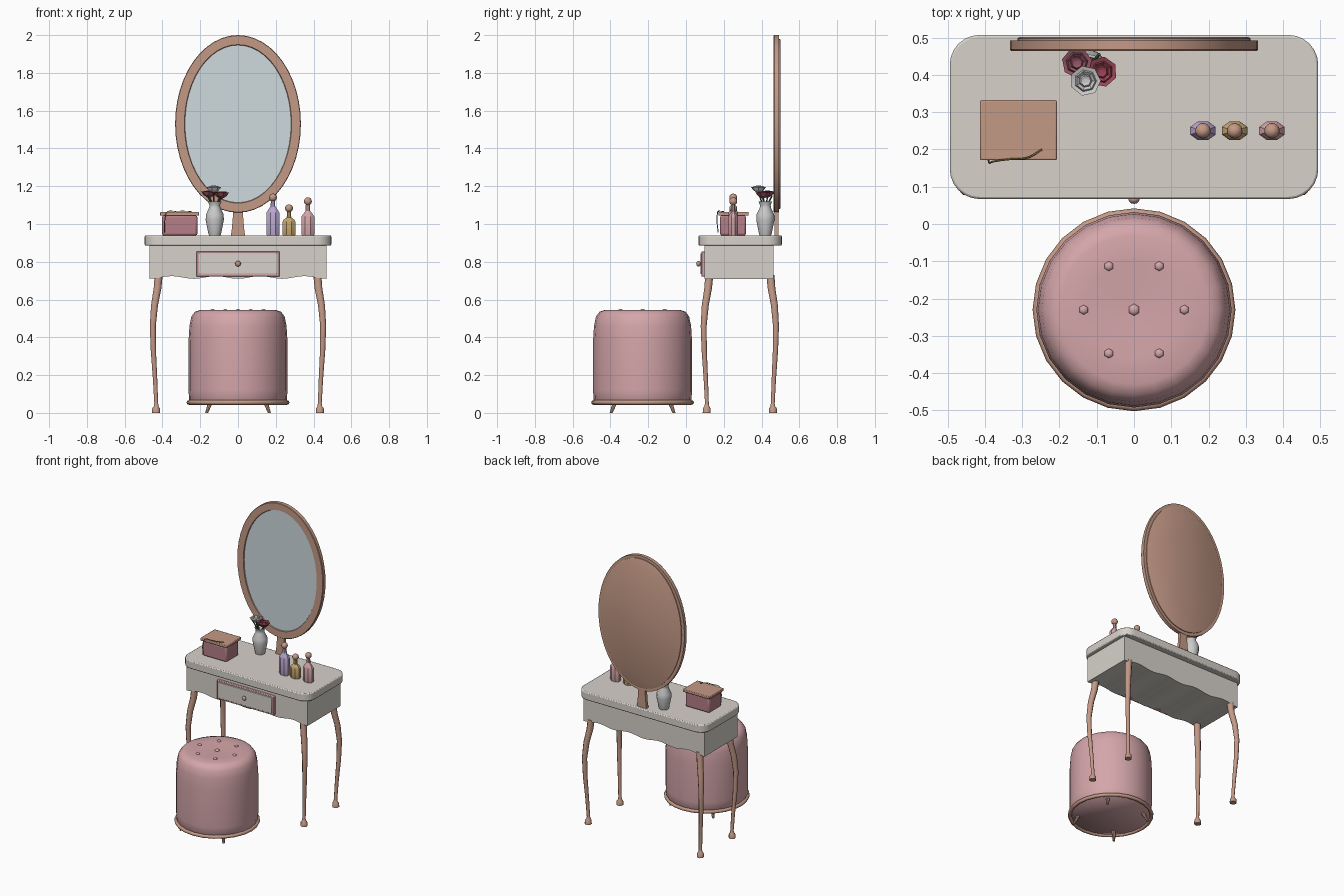
import bpy, bmesh, math
from math import sin, cos, pi, radians
from mathutils import Vector

if "Cube" in bpy.data.objects:
    bpy.data.objects.remove(bpy.data.objects["Cube"])


def material(name, rgb):
    m = bpy.data.materials.new(name)
    m.diffuse_color = (*rgb, 1)
    m.use_nodes = True
    m.node_tree.nodes["Principled BSDF"].inputs["Base Color"].default_value = m.diffuse_color
    return m


COPPER = material("copper", (0.55, 0.32, 0.24))
PINK = material("pink_velvet", (0.66, 0.38, 0.40))
ROSE = material("rose", (0.46, 0.21, 0.24))
CREAM = material("cream", (0.68, 0.64, 0.59))
GLASS = material("mirror_glass", (0.62, 0.70, 0.73))
LILAC = material("lilac", (0.50, 0.40, 0.64))
AMBER = material("amber", (0.55, 0.38, 0.16))
RED = material("red", (0.33, 0.06, 0.09))
MAROON = material("maroon", (0.30, 0.09, 0.13))
GREEN = material("green", (0.06, 0.12, 0.06))
GOLD = material("gold", (0.30, 0.19, 0.06))


def finish(name, bm, mat, smooth=35, bevel=0):
    bmesh.ops.recalc_face_normals(bm, faces=bm.faces)
    me = bpy.data.meshes.new(name)
    bm.to_mesh(me)
    bm.free()
    ob = bpy.data.objects.new(name, me)
    bpy.context.collection.objects.link(ob)
    if mat:
        me.materials.append(mat)
    if bevel:
        b = ob.modifiers.new("bevel", 'BEVEL')
        b.width, b.segments = bevel, 2
        b.limit_method, b.angle_limit = 'ANGLE', radians(40)
    if smooth:
        bpy.ops.object.select_all(action='DESELECT')
        ob.select_set(True)
        bpy.context.view_layer.objects.active = ob
        bpy.ops.object.shade_smooth_by_angle(angle=radians(smooth))
    return ob


def skin(name, rings, mat, closed=False, **kw):
    """Join rings of points into a tube; capped, or closed into a hoop."""
    bm = bmesh.new()
    vs = [[bm.verts.new(p) for p in r] for r in rings]
    n = len(vs[0])
    pairs = list(zip(vs, vs[1:])) + ([(vs[-1], vs[0])] if closed else [])
    for a, b in pairs:
        for i in range(n):
            bm.faces.new((a[i], a[(i + 1) % n], b[(i + 1) % n], b[i]))
    if not closed:
        bm.faces.new(vs[0])
        bm.faces.new(vs[-1])
    return finish(name, bm, mat, **kw)


def ring(c, rx, ry, n, phase=0.0):
    return [(c[0] + rx * cos(2 * pi * i / n + phase),
             c[1] + ry * sin(2 * pi * i / n + phase), c[2]) for i in range(n)]


def lathe(name, x, y, prof, mat, n=24, flat=1, phase=0.0, **kw):
    return skin(name, [ring((x, y, z), r, r * flat, n, phase) for r, z in prof], mat, **kw)


def box(name, x, y, z, mat, **kw):
    return skin(name, [[(x[0], y[0], h), (x[1], y[0], h), (x[1], y[1], h), (x[0], y[1], h)]
                       for h in z], mat, **kw)


def ball(name, c, r, mat, seg=12, rings=8, squash=(1, 1, 1)):
    bm = bmesh.new()
    bmesh.ops.create_uvsphere(bm, u_segments=seg, v_segments=rings, radius=r)
    bmesh.ops.scale(bm, vec=squash, verts=bm.verts)
    bmesh.ops.translate(bm, vec=c, verts=bm.verts)
    return finish(name, bm, mat, smooth=60)


def wire(name, pts, r, mat):
    cu = bpy.data.curves.new(name, 'CURVE')
    cu.dimensions, cu.bevel_depth, cu.bevel_resolution = '3D', r, 1
    cu.use_fill_caps = True
    s = cu.splines.new('BEZIER')
    s.bezier_points.add(len(pts) - 1)
    for b, p in zip(s.bezier_points, pts):
        b.co = p
        b.handle_left_type = b.handle_right_type = 'AUTO'
    ob = bpy.data.objects.new(name, cu)
    bpy.context.collection.objects.link(ob)
    cu.materials.append(mat)


# Table top with rounded corners
YC = 0.287
outline = []
for k, (sx, sy) in enumerate([(1, 1), (-1, 1), (-1, -1), (1, -1)]):
    for j in range(7):
        a = (k + j / 6) * pi / 2
        outline.append((sx * 0.414 + 0.08 * cos(a), YC + sy * 0.14 + 0.08 * sin(a)))
skin("table_top", [[(x, y, z) for x, y in outline] for z in (0.885, 0.94)], CREAM, bevel=0.006)

# Apron body with a scalloped lower edge
N = 48
edge = [-0.468 + 0.936 * i / N for i in range(N + 1)]
apron = [(x, 0.717 - 0.007 * cos(2 * pi * x / 0.234)) for x in edge] + [(0.468, 0.886), (-0.468, 0.886)]
skin("apron", [[(x, y, z) for x, z in apron] for y in (0.098, 0.464)], CREAM)

# Drawer
box("drawer_trim", (-0.22, 0.22), (0.082, 0.11), (0.722, 0.855), PINK, bevel=0.004)
box("drawer_front", (-0.207, 0.207), (0.076, 0.10), (0.734, 0.845), CREAM, bevel=0.003)
ball("drawer_knob", (0, 0.066, 0.79), 0.015, COPPER, squash=(1, 0.8, 1))

# Cabriole legs: outward bow, radius, height
leg = [(0, 0.023, 0.73), (0.006, 0.022, 0.66), (0.022, 0.02, 0.57), (0.031, 0.017, 0.46),
       (0.028, 0.015, 0.33), (0.019, 0.0125, 0.18), (0.013, 0.011, 0.05), (0.013, 0.014, 0.035),
       (0.014, 0.022, 0.024), (0.014, 0.023, 0.0)]
for sx, side in ((-1, "left"), (1, "right")):
    for sy, end in ((-1, "front"), (1, "back")):
        skin(f"{end}_{side}_leg",
             [ring((sx * (0.42 + o), YC - 0.002 + sy * (0.162 + o * 0.95), z), r, r, 8, pi / 8)
              for o, r, z in leg], COPPER, smooth=50)


# Oval mirror
def oval(a, b, y, n=48):
    return [(a * cos(2 * pi * i / n), y, 1.53 + b * sin(2 * pi * i / n)) for i in range(n)]


skin("mirror_frame", [oval(0.28, 0.416, 0.472), oval(0.284, 0.42, 0.464), oval(0.33, 0.467, 0.464),
                      oval(0.333, 0.47, 0.468), oval(0.333, 0.47, 0.492), oval(0.28, 0.416, 0.492)],
     COPPER, closed=True)
skin("mirror_glass", [oval(0.283, 0.419, 0.47), oval(0.283, 0.419, 0.48)], GLASS)
skin("mirror_back", [oval(0.312, 0.45, 0.482), oval(0.312, 0.45, 0.498), oval(0.306, 0.444, 0.501)], COPPER)
skin("mirror_stem", [[(-w, 0.468, z), (w, 0.468, z), (w, 0.49, z), (-w, 0.49, z)]
                     for w, z in ((0.038, 0.935), (0.032, 0.98), (0.027, 1.04), (0.027, 1.09))], COPPER)

# Round stool
SY = -0.23
lathe("stool_cushion", 0, SY,
      [(0.25, 0.055), (0.259, 0.07), (0.262, 0.12), (0.262, 0.38), (0.257, 0.46), (0.247, 0.51),
       (0.228, 0.535), (0.2, 0.545), (0.13, 0.542), (0.05, 0.54), (0.01, 0.538)], PINK, smooth=60)
hoop = [ring((0, SY, 0.055 + 0.012 * sin(a)), *[0.26 + 0.012 * cos(a)] * 2, 24)
        for a in [2 * pi * k / 8 for k in range(8)]]
skin("stool_rim", hoop, COPPER, closed=True, smooth=60)
for i in range(4):
    a = pi / 4 + i * pi / 2
    skin(f"stool_foot_{i + 1}",
         [ring((d * cos(a), SY + d * sin(a), z), r, r, 8)
          for d, r, z in ((0.205, 0.013, 0.058), (0.235, 0.008, 0.0))], COPPER)
ball("center_button", (0, SY, 0.54), 0.016, PINK, 6, 6, (1, 1, 0.6))
for i in range(6):
    a = i * pi / 3
    ball(f"button_{i + 1}", (0.135 * cos(a), SY + 0.135 * sin(a), 0.543), 0.013, PINK, 6, 6, (1, 1, 0.6))

# Jewellery box with a draped chain
box("jewellery_box", (-0.402, -0.215), (0.18, 0.318), (0.938, 1.046), ROSE, bevel=0.012)
box("jewellery_box_lid", (-0.413, -0.207), (0.171, 0.332), (1.044, 1.063), COPPER, bevel=0.004)
wire("chain", [(-0.247, 0.2, 1.066), (-0.285, 0.178, 1.068), (-0.33, 0.174, 1.067),
               (-0.375, 0.168, 1.063), (-0.386, 0.164, 1.03), (-0.39, 0.17, 0.955)], 0.0025, GOLD)

# Perfume bottles: body height, neck height, stopper height
for name, x, zb, zn, zs, mat in (("lilac", 0.185, 1.06, 1.095, 1.14, LILAC),
                                 ("amber", 0.27, 1.012, 1.035, 1.083, AMBER),
                                 ("pink", 0.37, 1.038, 1.07, 1.12, PINK)):
    body = [(0.034, 0.938), (0.037, 0.945), (0.037, zb), (0.031, zb + 0.01), (0.013, zn), (0.012, zs - 0.01)]
    lathe(f"{name}_bottle", x, 0.25, body, mat, n=8, flat=0.72, phase=pi / 8, smooth=25)
    ball(f"{name}_stopper", (x, 0.25, zs), 0.021, COPPER)

# Vase and flowers
VX, VY = -0.123, 0.42
lathe("vase", VX, VY, [(0.03, 0.938), (0.034, 0.95), (0.048, 1.02), (0.047, 1.05), (0.03, 1.085),
                       (0.028, 1.1), (0.036, 1.118), (0.029, 1.118), (0.022, 1.095)], None, n=12, smooth=50)
for name, x, y, z, mat, ph in (("maroon", -0.153, 0.432, 1.165, MAROON, 0.2),
                               ("red", -0.086, 0.408, 1.16, RED, 0.5),
                               ("white", -0.13, 0.384, 1.19, None, 0.0)):
    wire(f"{name}_stem", [(VX, VY, 1.04), ((VX + x) / 2, (VY + y) / 2, 1.11), (x, y, z - 0.02)], 0.004, GREEN)
    lathe(f"{name}_petals", x, y, [(0.008, z - 0.024), (0.028, z - 0.012), (0.041, z + 0.006),
                                   (0.03, z + 0.002), (0.026, z + 0.011), (0.018, z + 0.004),
                                   (0.014, z + 0.013), (0.006, z + 0.01)], mat, n=7, phase=ph, smooth=20)
for i, (dx, dy) in enumerate(((0.03, 0.035), (-0.04, -0.015))):
    wire(f"leaf_stem_{i + 1}", [(VX, VY, 1.06), (VX + dx * 0.6, VY + dy * 0.6, 1.12), (VX + dx, VY + dy, 1.15)], 0.004, GREEN)
